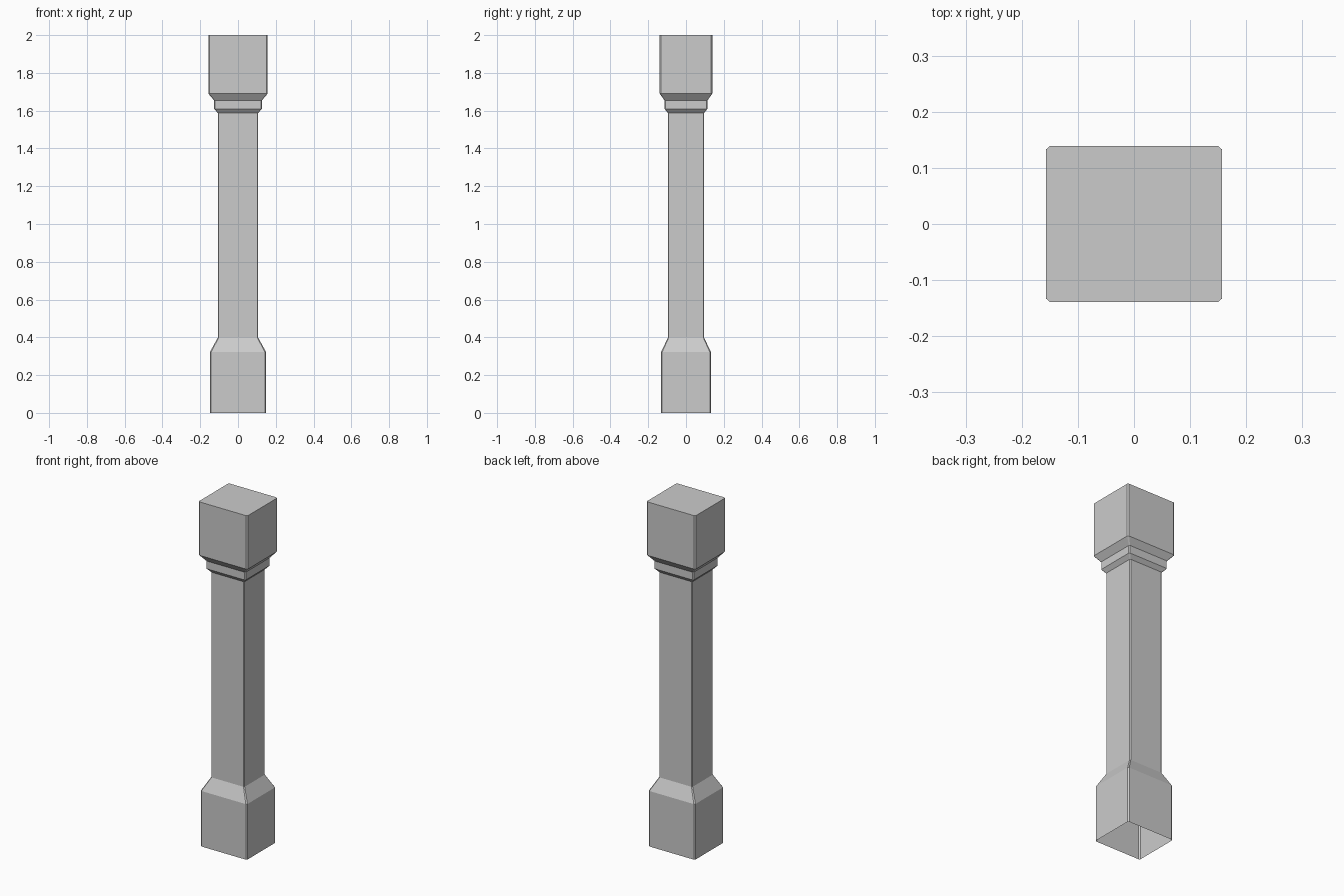
import bpy, bmesh

if "Cube" in bpy.data.objects:
    bpy.data.objects.remove(bpy.data.objects["Cube"])

# Column profile: (half width x, half depth y, height z)
PROFILE = [
    (0.149, 0.132, 0.0), (0.149, 0.132, 0.322),        # base block
    (0.107, 0.096, 0.398), (0.107, 0.096, 1.588),      # shaft
    (0.127, 0.114, 1.61), (0.127, 0.114, 1.655),       # collar
    (0.157, 0.139, 1.69), (0.157, 0.139, 2.0),         # capital block
]
CHAMFER = 0.045  # corner cut as a fraction of each half size


def ring(bm, hx, hy, z):
    """Rectangle with cut corners, counter-clockwise."""
    c = 1 - CHAMFER
    pts = [(1, -c), (1, c), (c, 1), (-c, 1), (-1, c), (-1, -c), (-c, -1), (c, -1)]
    return [bm.verts.new((x * hx, y * hy, z)) for x, y in pts]


bm = bmesh.new()
rings = [ring(bm, *p) for p in PROFILE]
n = len(rings[0])

# Side walls
for low, high in zip(rings, rings[1:]):
    for i in range(n):
        j = (i + 1) % n
        bm.faces.new((low[i], low[j], high[j], high[i]))

# Closed top; the underside stays open
bm.faces.new(rings[-1])

mesh = bpy.data.meshes.new("column")
bm.to_mesh(mesh)
bm.free()
column = bpy.data.objects.new("column", mesh)
bpy.context.collection.objects.link(column)
